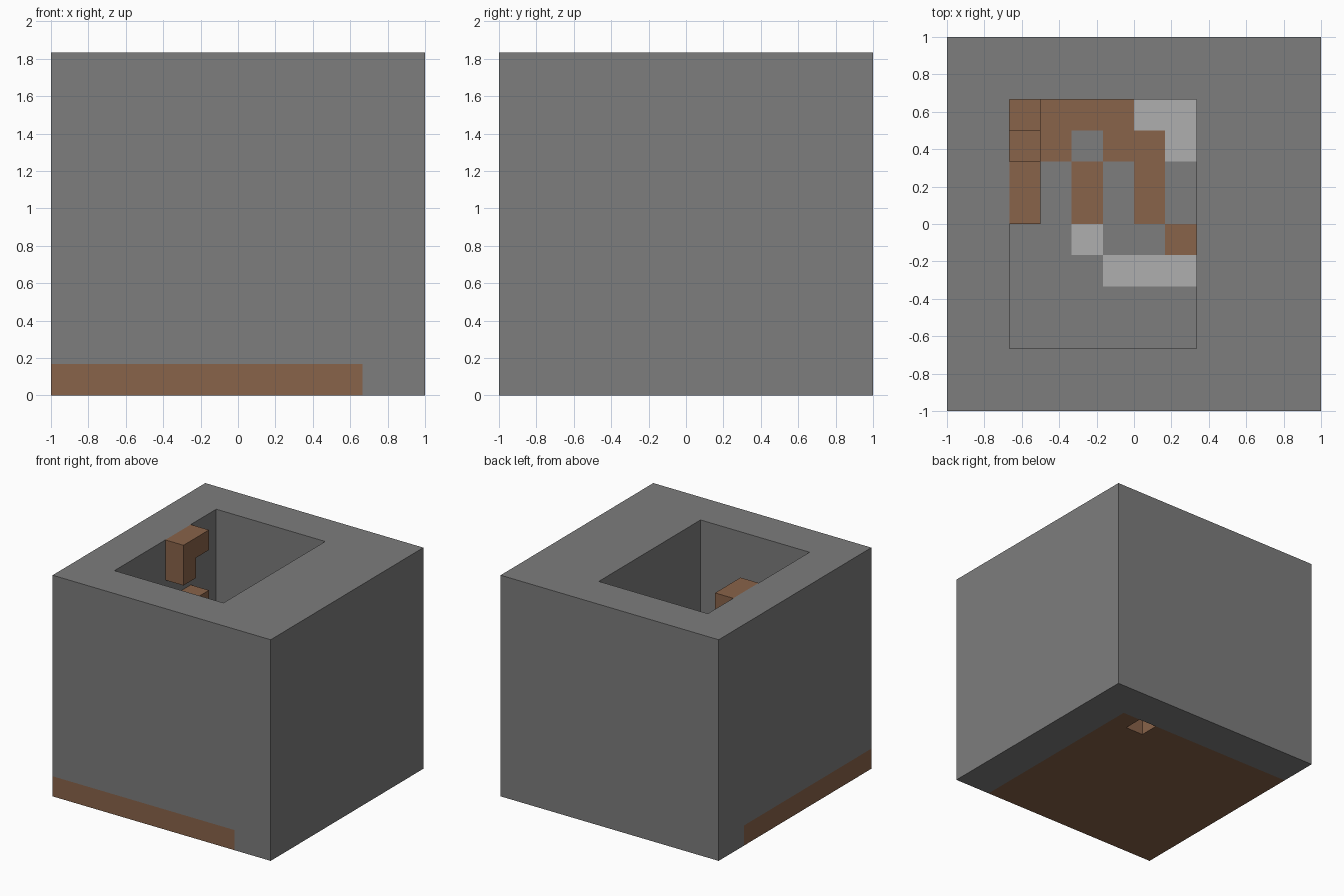
import bpy, bmesh
from mathutils import Vector

if "Cube" in bpy.data.objects:
    bpy.data.objects.remove(bpy.data.objects["Cube"])

UNIT = 1 / 6                 # edge of one cell
NX, NY, NZ = 12, 12, 11      # block size in cells
FLOOR = 2                    # first open layer of the pit


def material(name, rgb):
    mat = bpy.data.materials.new(name)
    mat.use_nodes = True
    mat.diffuse_color = (*rgb, 1)
    mat.node_tree.nodes["Principled BSDF"].inputs["Base Color"].default_value = (*rgb, 1)
    return mat


MATERIALS = [material("stone grey", (0.205, 0.205, 0.205)),
             material("earth brown", (0.25, 0.125, 0.067)),
             material("pale grey", (0.43, 0.43, 0.43))]
STONE, EARTH, PALE = range(3)

# Pit floor pattern, back row first: s stone, e earth, p pale
PATTERN = ["eeeepp", "eeseep", "sseses", "sseses",
           "sspsse", "sssppp", "ssssss", "ssssss"]


def in_pit(x, y):
    return 2 <= x < 8 and 2 <= y < 10


def block_filled(x, y, z):
    if not (0 <= x < NX and 0 <= y < NY and 0 <= z < NZ):
        return False
    if in_pit(x, y) and z >= FLOOR:
        return False
    return not (x == 8 and y == 9 and z < 2)   # shaft in the underside


def block_color(x, y, z, normal):
    if z == FLOOR - 1 and normal.z > 0 and in_pit(x, y):
        return "sep".index(PATTERN[9 - y][x - 2])
    return EARTH if z == 0 and x < 10 and y < 10 else STONE


def build_cells(name, filled, color):
    """Make a mesh from the exposed faces of all filled cells."""
    bm = bmesh.new()
    axes = [Vector(v) for v in ((1, 0, 0), (0, 1, 0), (0, 0, 1))]
    for x in range(NX):
        for y in range(NY):
            for z in range(NZ):
                if not filled(x, y, z):
                    continue
                cell = Vector((x, y, z))
                for i in range(3):
                    for sign in (1, -1):
                        n = axes[i] * sign
                        if filled(*(int(c) for c in cell + n)):
                            continue
                        u, v = axes[(i + 1) % 3] / 2, axes[(i + 2) % 3] / 2 * sign
                        mid = cell + Vector((0.5 - NX / 2, 0.5 - NY / 2, 0.5)) + n / 2
                        corners = (mid - u - v, mid + u - v, mid + u + v, mid - u + v)
                        face = bm.faces.new([bm.verts.new(c * UNIT) for c in corners])
                        face.material_index = color(x, y, z, n)
    bmesh.ops.remove_doubles(bm, verts=bm.verts, dist=0.001)
    mesh = bpy.data.meshes.new(name)
    bm.to_mesh(mesh)
    bm.free()
    for mat in MATERIALS:
        mesh.materials.append(mat)
    obj = bpy.data.objects.new(name, mesh)
    bpy.context.collection.objects.link(obj)
    return obj


# Stone block with its pit, patterned floor and earth base
build_cells("stone_block", block_filled, block_color)

# Earth steps along the right wall of the pit, as (y, z) cells
STEPS = {(6, 10), (6, 9), (7, 10), (6, 7), (7, 7), (8, 5), (9, 4)}
build_cells("earth_steps", lambda x, y, z: x == 2 and (y, z) in STEPS,
            lambda x, y, z, n: EARTH)
